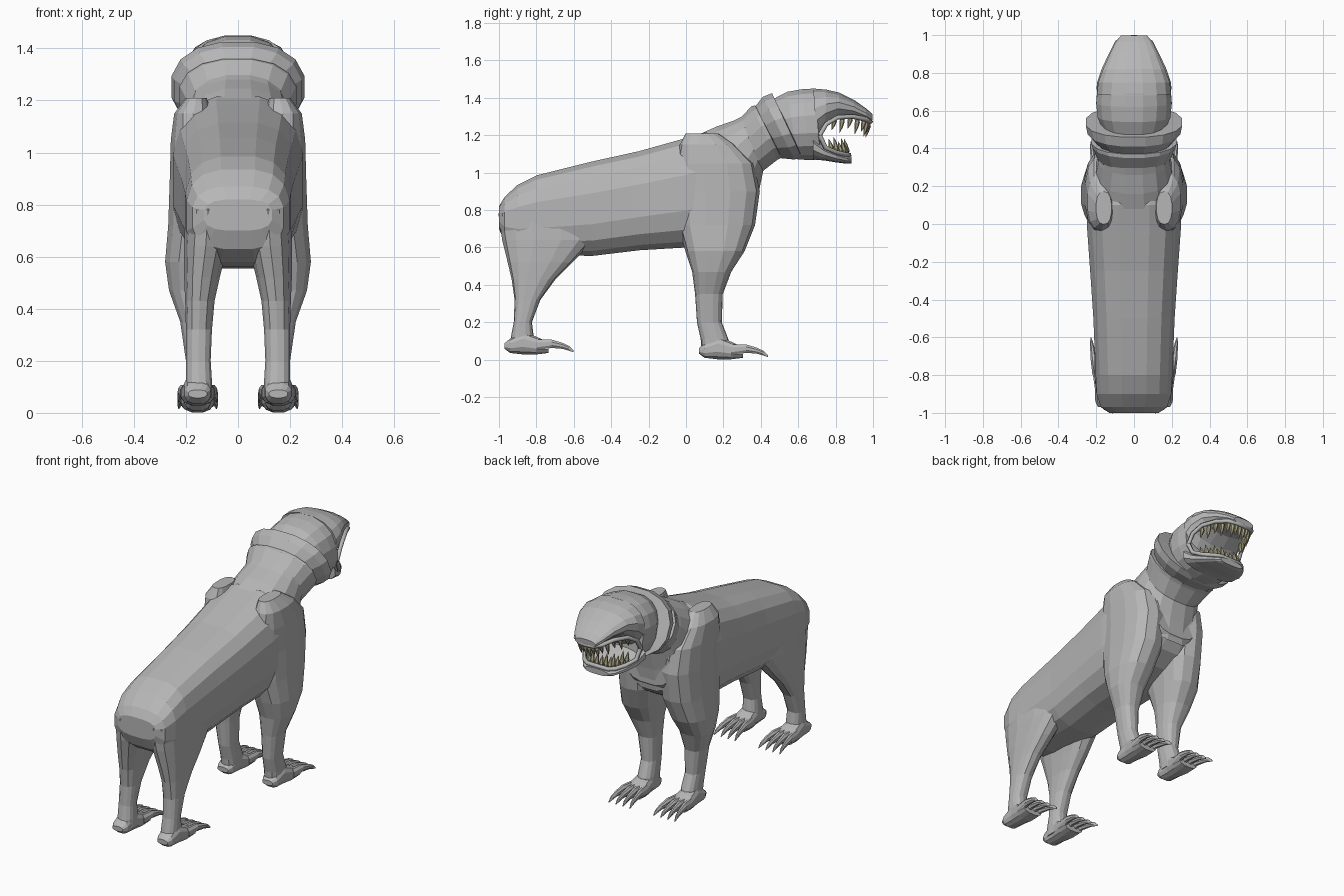
import bpy, bmesh, math
from mathutils import Vector


def material(name, col):
    m = bpy.data.materials.new(name)
    m.diffuse_color = (*col, 1)
    return m


HIDE = material("grey hide", (0.47, 0.47, 0.47))
TOOTH = material("old ivory", (0.42, 0.38, 0.24))


def finish(name, bm, mat, mirror=False):
    bmesh.ops.recalc_face_normals(bm, faces=bm.faces)
    me = bpy.data.meshes.new(name)
    bm.to_mesh(me)
    bm.free()
    me.materials.append(mat)
    ob = bpy.data.objects.new(name, me)
    bpy.context.collection.objects.link(ob)
    if mirror:
        ob.modifiers.new("mirror", 'MIRROR')
    return ob


def add_loft(bm, sections, sides=16, power=2.5, caps=True):
    """Each section: y,z of one end, y,z of the other end, half width, x centre."""
    rings = []
    for y0, z0, y1, z1, hw, xc in sections:
        ring = []
        for i in range(sides):
            a = 2 * math.pi * (i + 0.5) / sides
            c, s = math.cos(a), math.sin(a)
            u = math.copysign(abs(c) ** (2 / power), c)
            v = math.copysign(abs(s) ** (2 / power), s)
            # scale so the flat side facets reach the given extents
            k = math.sin(math.pi / 2 - math.pi / sides) ** (2 / power)
            u, v = u / k, v / k
            ring.append(bm.verts.new((xc + u * hw,
                                      (y0 + y1) / 2 + v * (y1 - y0) / 2,
                                      (z0 + z1) / 2 + v * (z1 - z0) / 2)))
        rings.append(ring)
    for a, b in zip(rings, rings[1:]):
        for i in range(sides):
            j = (i + 1) % sides
            bm.faces.new((a[i], a[j], b[j], b[i]))
    if caps:
        bm.faces.new(rings[0])
        bm.faces.new(rings[-1])


def loft(name, sections, mirror=False, **kw):
    bm = bmesh.new()
    add_loft(bm, [s if len(s) == 6 else (*s, 0) for s in sections], **kw)
    return finish(name, bm, HIDE, mirror)


# Trunk: y, bottom, top, half width
trunk = [(-1, .70, .82, .13), (-.97, .63, .87, .175), (-.9, .58, .935, .198),
         (-.8, .56, .985, .203), (-.5, .555, 1.06, .215), (-.25, .585, 1.115, .232),
         (0, .60, 1.185, .25), (.1, .62, 1.215, .25), (.22, .66, 1.2, .24),
         (.32, .72, 1.14, .21), (.38, .8, 1.05, .15)]
loft("trunk", [(y, a, y, b, w) for y, a, b, w in trunk], power=2.9)

# Neck
loft("neck", [(.37, .76, .06, 1.2, .22), (.39, .9, .16, 1.245, .205),
              (.415, 1.02, .26, 1.28, .19), (.47, 1.08, .36, 1.33, .17),
              (.58, 1.08, .48, 1.38, .17)], power=2.3)

# Flared neck folds
loft("rear_neck_fold", [(.40, 1.0, .27, 1.27, .18), (.49, 1.07, .35, 1.355, .22),
                        (.51, 1.08, .37, 1.36, .225), (.51, 1.12, .38, 1.33, .16)],
     caps=False, power=2.3)
loft("front_neck_fold", [(.48, 1.08, .36, 1.34, .18), (.58, 1.07, .41, 1.405, .245),
                         (.62, 1.08, .46, 1.425, .255), (.61, 1.12, .48, 1.38, .17)],
     caps=False, power=2.3)

# Legs: height, back y, front y, inner x, outer x
fore = [(.05, .085, .24, .10, .2), (.11, .08, .225, .1, .2), (.2, .06, .19, .105, .2),
        (.35, .05, .195, .1, .222), (.47, .035, .24, .085, .265), (.58, .0, .31, .06, .28),
        (.72, -.04, .365, .03, .268), (.9, -.05, .39, .03, .262), (1.05, -.05, .36, .06, .258),
        (1.15, -.03, .26, .1, .245), (1.21, .0, .17, .12, .2)]
hind = [(.06, -.95, -.79, .1, .2), (.12, -.935, -.815, .1, .2), (.2, -.92, -.825, .105, .2),
        (.32, -.915, -.78, .1, .2), (.43, -.93, -.7, .09, .203), (.52, -.95, -.61, .07, .207),
        (.64, -.978, -.5, .04, .208), (.78, -.998, -.5, .03, .2), (.9, -.92, -.55, .04, .17)]
for name, rows in (("foreleg", fore), ("hind_leg", hind)):
    loft(name, [(y0, z, y1, z, (b - a) / 2, (a + b) / 2) for z, y0, y1, a, b in rows],
         mirror=True, sides=14)

# Feet with four clawed toes
foot = [(0, .03, .06, .035), (.03, .008, .085, .05), (.1, .0, .125, .052),
        (.17, .0, .095, .062), (.235, .008, .065, .064)]
toe = [(.17, .02, .08, .018), (.25, .035, .08, .017), (.31, .03, .062, .012),
       (.345, .02, .045, .008), (.368, .012, .022, .002)]
for name, heel, lift in (("fore_foot", .07, .002), ("hind_foot", -.97, .028)):
    bm = bmesh.new()
    add_loft(bm, [(heel + y, a + lift, heel + y, b + lift, w, .155) for y, a, b, w in foot],
             sides=12)
    for s in (-1, -.33, .33, 1):
        add_loft(bm, [(heel + y, a + lift, heel + y, b + lift, w,
                       .155 + s * (.047 + .13 * (y - .17))) for y, a, b, w in toe],
                 sides=8, power=2)
    finish(name, bm, HIDE, True)

# Head: skull back, upper jaw, lower jaw
loft("skull", [(.54, 1.09, .46, 1.39, .16), (.6, 1.07, .54, 1.432, .192),
               (.66, 1.068, .62, 1.446, .2), (.72, 1.07, .69, 1.45, .195)], power=2.3)
loft("upper_jaw", [(.70, 1.17, .68, 1.45, .196), (.745, 1.24, .75, 1.444, .19),
                   (.81, 1.29, .82, 1.428, .165), (.89, 1.295, .9, 1.388, .13),
                   (.96, 1.28, .965, 1.342, .098), (.995, 1.27, .998, 1.312, .07)],
     power=2.3)
loft("lower_jaw", [(.68, 1.07, .68, 1.21, .195), (.74, 1.065, .74, 1.145, .178),
                   (.80, 1.055, .81, 1.112, .148), (.86, 1.048, .865, 1.09, .11),
                   (.885, 1.05, .885, 1.085, .08)], power=2.6)

# Lips: one side, from mouth corner to the middle
upper_lip = [(.186, .715, 1.2), (.182, .75, 1.26), (.162, .81, 1.295), (.125, .89, 1.3),
             (.09, .96, 1.285), (.05, .985, 1.275), (0, .987, 1.273)]
lower_lip = [(.186, .715, 1.2), (.178, .745, 1.135), (.142, .80, 1.11), (.105, .85, 1.098),
             (.07, .872, 1.095), (0, .872, 1.095)]
for name, path in (("upper_lip", upper_lip), ("lower_lip", lower_lip)):
    cu = bpy.data.curves.new(name, 'CURVE')
    cu.dimensions = '3D'
    cu.bevel_depth, cu.bevel_resolution = .013, 1
    pts = path + [(-x, y, z) for x, y, z in reversed(path[:-1])]
    sp = cu.splines.new('POLY')
    sp.points.add(len(pts) - 1)
    for p, q in zip(sp.points, pts):
        p.co = (*q, 1)
    cu.materials.append(HIDE)
    bpy.context.collection.objects.link(bpy.data.objects.new(name, cu))


def along(path, t):
    f = t * (len(path) - 1)
    i = min(int(f), len(path) - 2)
    return Vector(path[i]).lerp(Vector(path[i + 1]), f - i)


# Teeth: slightly curved fangs set just inside the lips
def teeth(name, path, sign, count, first):
    bm = bmesh.new()
    for k in range(count):
        t = first + (.95 - first) * k / (count - 1)
        p = along(path, t)
        x, y = p.x * .9, p.y - .012
        h = (.085 if k % 2 else .065) * sign
        add_loft(bm, [(y + dy - r, p.z + f * h, y + dy + r, p.z + f * h, r, x)
                      for f, dy, r in ((0, 0, .008), (.3, 0, .012), (.65, -.006, .008),
                                       (1, -.014, .001))], sides=6, power=2)
    finish(name, bm, TOOTH, True)


teeth("upper_teeth", upper_lip, -1, 8, .32)
teeth("lower_teeth", lower_lip, 1, 7, .36)
